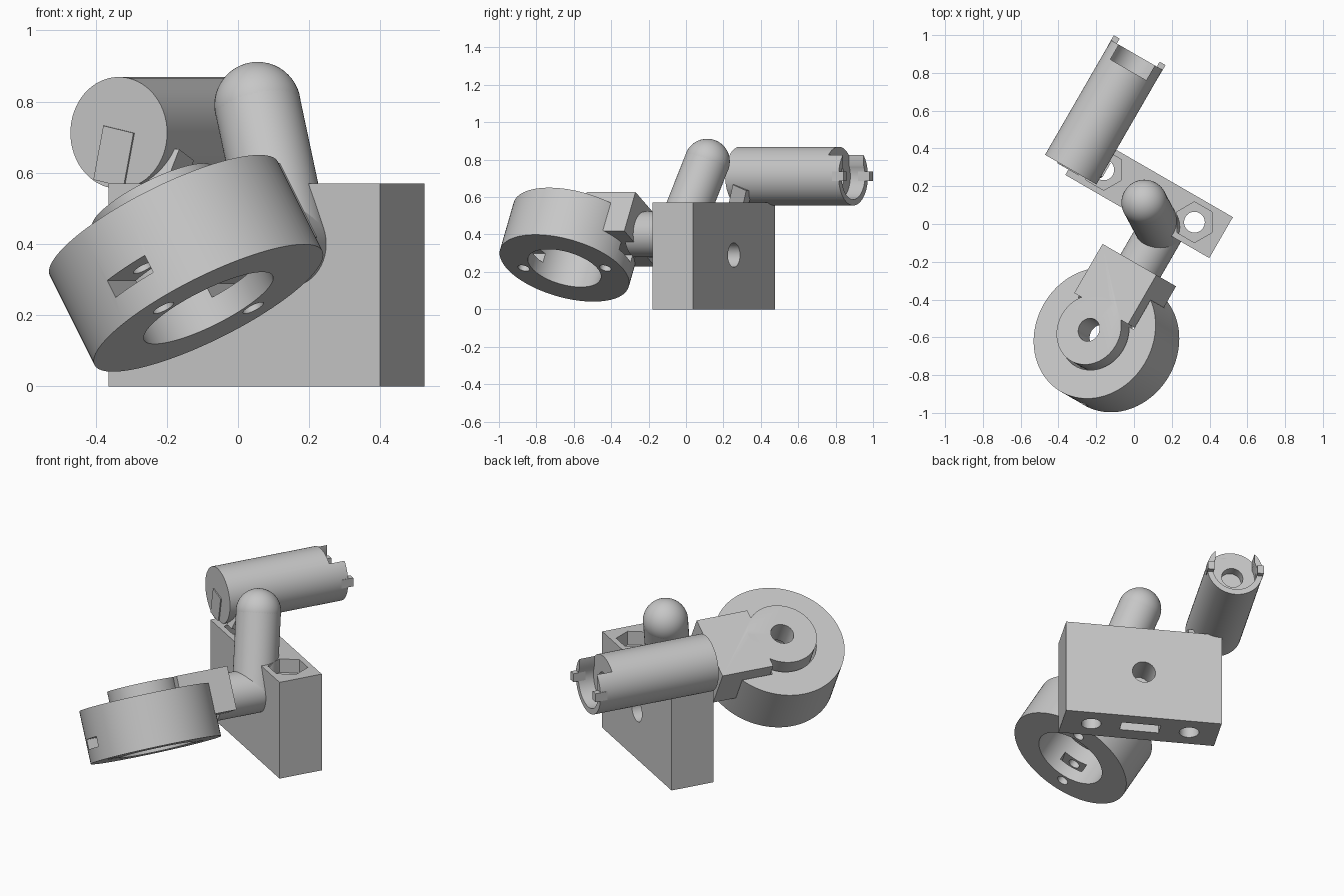
import bpy, math
from mathutils import Matrix, Vector

if "Cube" in bpy.data.objects:
    bpy.data.objects.remove(bpy.data.objects["Cube"])

grey = bpy.data.materials.new("plain grey")
grey.diffuse_color = (0.57, 0.57, 0.57, 1)
grey.use_nodes = True
grey.node_tree.nodes["Principled BSDF"].inputs["Base Color"].default_value = grey.diffuse_color


def frame(origin, x, z):
    """Placement matrix from an origin, local x axis and local z axis."""
    x, z = Vector(x).normalized(), Vector(z).normalized()
    m = Matrix((x, z.cross(x), z)).transposed().to_4x4()
    m.translation = Vector(origin)
    return m


def place(name, m):
    ob = bpy.context.object
    ob.name = name
    ob.data.transform(m)
    ob.data.materials.append(grey)
    return ob


def block(name, m, lo, hi):
    lo, hi = Vector(lo), Vector(hi)
    bpy.ops.mesh.primitive_cube_add(size=1)
    return place(name, m @ Matrix.Translation((lo + hi) / 2) @ Matrix.Diagonal((*(hi - lo), 1)))


def rod(name, m, r, z0, z1, x=0, y=0, n=64):
    bpy.ops.mesh.primitive_cylinder_add(vertices=n, radius=r, depth=z1 - z0)
    return place(name, m @ Matrix.Translation((x, y, (z0 + z1) / 2)))


def boolean(ob, parts, op):
    for p in parts:
        bpy.ops.object.select_all(action='DESELECT')
        bpy.context.view_layer.objects.active = ob
        mod = ob.modifiers.new("bool", 'BOOLEAN')
        mod.operation, mod.solver, mod.object = op, 'EXACT', p
        bpy.ops.object.modifier_apply(modifier="bool")
        bpy.data.objects.remove(p, do_unlink=True)


def smooth(ob):
    bpy.ops.object.select_all(action='DESELECT')
    ob.select_set(True)
    bpy.context.view_layer.objects.active = ob
    bpy.ops.object.shade_smooth_by_angle(angle=math.radians(30))


c30, s30 = math.cos(math.pi / 6), 0.5
U, V, A = Vector((c30, -s30, 0)), Vector((s30, c30, 0)), Vector((-s30, -c30, 0))
N = Vector((-0.433, 0.25, 0.866))

# Base block with bolt holes, hex nut pockets, side hole and bottom slot
B = frame((0.08, 0.148, 0), U, (0, 0, 1))
base = block("base_block", B, (-0.44, -0.125, 0), (0.44, 0.125, 0.57))
cuts = []
for s in (-1, 1):
    cuts.append(rod("cut", B, 0.055, -0.1, 0.7, x=0.277 * s, n=32))
    hexa = B @ Matrix.Translation((0.277 * s, 0, 0)) @ Matrix.Rotation(math.radians(30), 4, 'Z')
    cuts.append(rod("cut", hexa, 0.108, 0.49, 0.7, n=6))
cuts.append(rod("cut", frame((0.08, 0.148, 0.29), U, V), 0.065, -0.05, 0.2, n=32))
cuts.append(block("cut", B, (-0.11, -0.035, -0.1), (0.11, 0.045, 0.1)))
boolean(base, cuts, 'DIFFERENCE')
smooth(base)

# Tilted ring: local x runs along the arm, z along the ring axis
R = frame((-0.083, -0.65, 0.22), A, N)
TOP = 0.29
ring = rod("ring", R, 0.358, 0, TOP, n=96)
cuts = [rod("cut", R, 0.202, -0.1, 0.5, n=96)]
for s in (-1, 1):
    cuts.append(rod("cut", R, 0.032, -0.1, 0.2, x=0.252 * s, n=24))
    x0, x1 = sorted((0.15 * s, 0.45 * s))
    cuts.append(block("cut", R, (x0, -0.07, 0.075), (x1, 0.07, 0.13)))
cuts.append(block("cut", R, (-0.5, -0.195, TOP - 0.17), (-0.12, 0.195, 0.5)))
boolean(ring, cuts, 'DIFFERENCE')
smooth(ring)

# Arm paddle: pierced disc in the bore, and the block behind it
paddle = rod("arm_disc", R, 0.19, TOP - 0.07, TOP + 0.07, n=64)
boolean(paddle, [block("arm", R, (-0.43, -0.19, TOP - 0.17), (-0.13, 0.19, TOP + 0.07))], 'UNION')
boolean(paddle, [rod("cut", R, 0.063, 0, 0.6, n=32)], 'DIFFERENCE')
smooth(paddle)

# Bent neck: short horizontal stub, elbow ball, leaning post with a domed top
E, S = Vector((0.138, -0.042, 0.40)), Vector((0.055, 0.113, 0.79))
stub = rod("neck_stub", frame(E, U, A), 0.122, 0, 0.26, n=48)
post = rod("neck_post", frame(E, U - U.project(S - E), S - E), 0.121, 0, (S - E).length, n=48)
smooth(stub)
smooth(post)
for name, p in (("neck_elbow", E), ("neck_dome", S)):
    bpy.ops.mesh.primitive_uv_sphere_add(segments=48, ring_count=24, radius=0.1215)
    smooth(place(name, Matrix.Translation(p)))

# Horizontal barrel: local x is sideways, local y points down, z runs to the back
L = frame((-0.335, 0.288, 0.712), U, V)
barrel = rod("barrel", L, 0.157, 0, 0.70, n=64)
up = -1 if (L.to_3x3() @ Vector((0, 1, 0))).z < 0 else 1
y0, y1 = sorted((0.0, 0.3 * up))
boolean(barrel, [
    rod("cut", L, 0.125, 0.61, 0.9, n=48),
    rod("cut", L, 0.06, 0.55, 0.8, n=32),
    block("cut", L, (-0.11, y0, 0.61), (0.11, y1, 0.9)),
], 'DIFFERENCE')
smooth(barrel)
for s in (-1, 1):
    x0, x1 = sorted((0.122 * s, 0.158 * s))
    block("barrel_tab", L, (x0, -0.025, 0.66), (x1, 0.025, 0.73))

# Small stems holding the barrel on the base
lean = L @ Matrix.Rotation(math.radians(-12 * up), 4, 'Z')
y0, y1 = sorted((-0.145 * up, 0.01 * up))
block("front_stem", lean, (-0.05, y0, -0.006), (0.05, y1, 0.05))
block("side_stem", frame((-0.19, 0.29, 0.60), U, (0.35, 0.2, 0.9)), (-0.03, -0.045, -0.05), (0.03, 0.045, 0.055))
